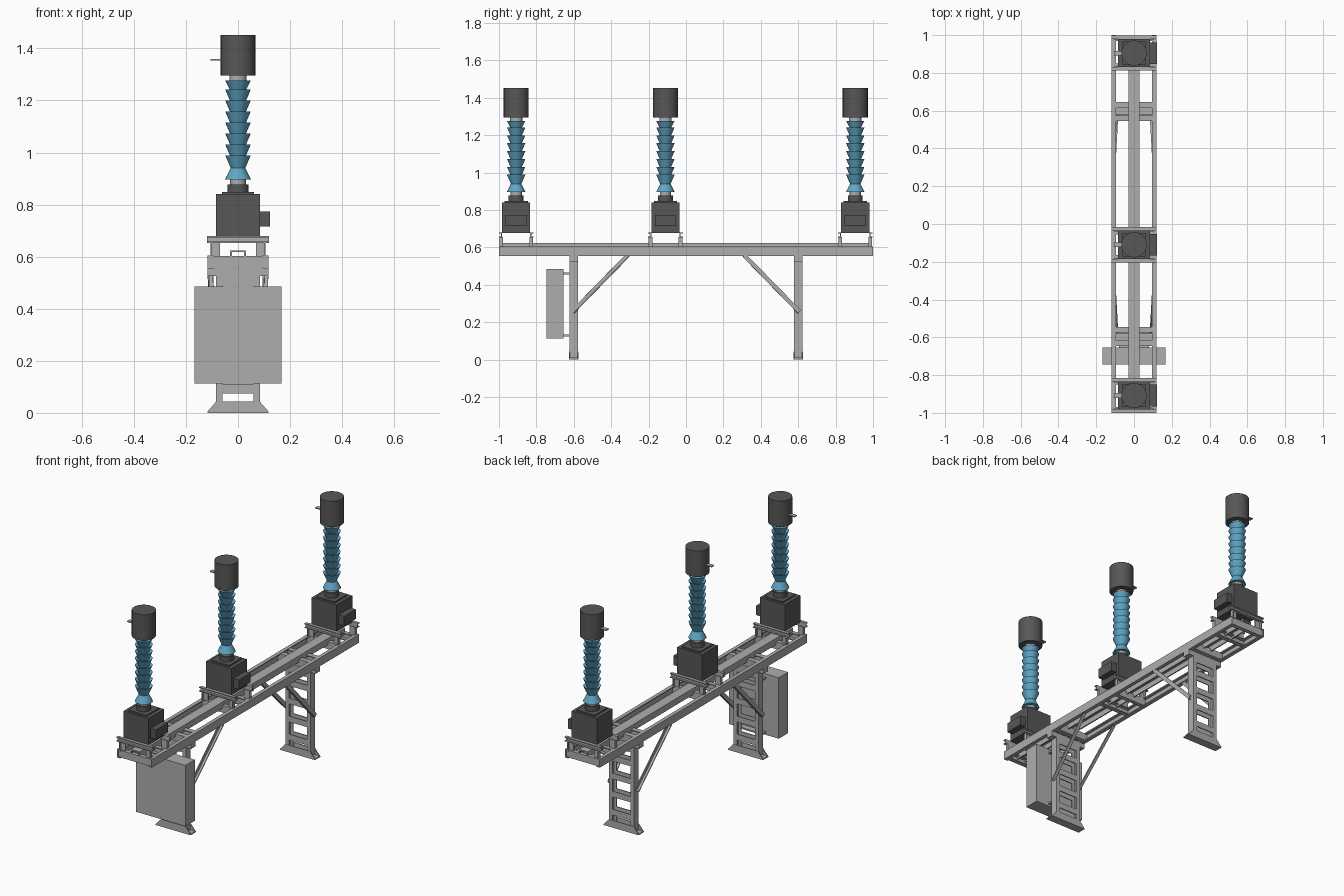
import bpy, bmesh, math
from mathutils import Vector, Matrix

old = bpy.data.objects.get("Cube")
if old:
    bpy.data.objects.remove(old, do_unlink=True)


def material(name, rgb):
    m = bpy.data.materials.new(name)
    m.use_nodes = True
    m.diffuse_color = (*rgb, 1)
    m.node_tree.nodes["Principled BSDF"].inputs["Base Color"].default_value = (*rgb, 1)
    return m


STEEL = material("galvanised grey", (0.42, 0.42, 0.42))
DARK = material("dark grey paint", (0.095, 0.095, 0.095))
BLUE = material("insulator blue", (0.12, 0.39, 0.58))


def finish(name, bm, mat, smooth=False):
    bmesh.ops.recalc_face_normals(bm, faces=bm.faces)
    me = bpy.data.meshes.new(name)
    bm.to_mesh(me)
    bm.free()
    me.materials.append(mat)
    if smooth:
        me.shade_smooth()
        me.set_sharp_from_angle(angle=math.radians(35))
    ob = bpy.data.objects.new(name, me)
    bpy.context.collection.objects.link(ob)
    return ob


def add_box(bm, x0, x1, y0, y1, z0, z1):
    size = Matrix.Diagonal((x1 - x0, y1 - y0, z1 - z0, 1))
    place = Matrix.Translation(((x0 + x1) / 2, (y0 + y1) / 2, (z0 + z1) / 2))
    bmesh.ops.create_cube(bm, size=1, matrix=place @ size)


def boxes(name, mat, *limits):
    bm = bmesh.new()
    for lim in limits:
        add_box(bm, *lim)
    return finish(name, bm, mat)


def lathe(name, mat, profile, y, steps=24):
    bm = bmesh.new()
    vs = [bm.verts.new((r, y, z)) for r, z in profile]
    es = [bm.edges.new(pair) for pair in zip(vs, vs[1:])]
    bmesh.ops.spin(bm, geom=vs + es, cent=(0, y, 0), axis=(0, 0, 1),
                   angle=math.tau, steps=steps)
    bmesh.ops.remove_doubles(bm, verts=bm.verts, dist=0.0001)
    return finish(name, bm, mat, smooth=True)


def drum(name, mat, r, z0, z1, y):
    return lathe(name, mat, [(0, z0), (r, z0), (r, z1), (0, z1)], y)


def channel_x(name, half, y, depth, z0, z1, t=0.006):
    """C-section running along x; the web is at y, flanges reach to y + depth."""
    s = math.copysign(t, depth)
    ya, yb = sorted((y, y + s))
    fa, fb = sorted((y, y + depth))
    return boxes(name, STEEL, (-half, half, ya, yb, z0, z1),
                 (-half, half, fa, fb, z0, z0 + t), (-half, half, fa, fb, z1 - t, z1))


def bar(name, a, b, width):
    """Thin L-section brace between two points."""
    a, b = Vector(a), Vector(b)
    bm = bmesh.new()
    length = (b - a).length
    add_box(bm, -width / 2, width / 2, -0.003, 0.003, 0, length)
    add_box(bm, width / 2 - 0.006, width / 2, -0.003, width, 0, length)
    rot = (b - a).to_track_quat('Z', 'Y').to_matrix().to_4x4()
    bmesh.ops.transform(bm, matrix=Matrix.Translation(a) @ rot, verts=bm.verts)
    return finish(name, bm, STEEL)


# Long support frame: two side channels, centre beam and cross members
for s, side in ((1, "left"), (-1, "right")):
    parts = []
    for x0, x1, z0, z1 in ((0.111, 0.118, 0.555, 0.605), (0.095, 0.118, 0.555, 0.562),
                           (0.095, 0.118, 0.598, 0.605)):
        xa, xb = sorted((s * x0, s * x1))
        parts.append((xa, xb, -1, 1, z0, z1))
    boxes(side + "_side_rail", STEEL, *parts)

boxes("centre_beam", STEEL, (-0.03, 0.03, -0.99, 0.99, 0.617, 0.624),
      (-0.03, -0.023, -0.99, 0.99, 0.585, 0.62), (0.023, 0.03, -0.99, 0.99, 0.585, 0.62))

for y, d in ((-0.995, 0.025), (0.995, -0.025), (-0.825, -0.025), (0.825, 0.025),
             (-0.19, 0.025), (-0.03, -0.025), (-0.645, 0.03), (-0.545, -0.03),
             (0.645, -0.03), (0.545, 0.03)):
    channel_x("cross_member", 0.112, y, d, 0.558, 0.602)


# Ladder-like support legs with flared feet and diagonal braces
def support(s, label):
    yc = 0.6 * s
    y0, y1 = yc - 0.023, yc + 0.023
    parts = [(-0.118, 0.118, y0, y1, 0.525, 0.555)]
    for sx in (1, -1):
        xa, xb = sorted((sx * 0.079, sx * 0.085))
        parts.append((xa, xb, y0, y1, 0.01, 0.525))
        xa, xb = sorted((sx * 0.06, sx * 0.085))
        parts += [(xa, xb, y0, y0 + 0.006, 0.01, 0.525),
                  (xa, xb, y1 - 0.006, y1, 0.01, 0.525)]
    for z in (0.075, 0.185, 0.295, 0.405, 0.49):
        parts += [(-0.08, 0.08, y0, y0 + 0.006, z, z + 0.035),
                  (-0.08, 0.08, y1 - 0.006, y1, z, z + 0.035)]
    boxes(label + "_leg", STEEL, *parts)

    bm = bmesh.new()
    add_box(bm, -0.118, 0.118, yc - 0.026, yc + 0.026, 0, 0.006)
    for y in (yc - 0.026, yc + 0.02):
        outline = ((-0.118, 0.004), (0.118, 0.004), (0.083, 0.044), (-0.083, 0.044))
        face = bm.faces.new([bm.verts.new((x, y, z)) for x, z in outline])
        out = bmesh.ops.extrude_face_region(bm, geom=[face])["geom"]
        bmesh.ops.translate(bm, vec=(0, 0.006, 0),
                            verts=[v for v in out if isinstance(v, bmesh.types.BMVert)])
    finish(label + "_foot", bm, STEEL)

    for sx in (1, -1):
        bar(label + "_brace", (sx * 0.092, s * 0.6, 0.25), (sx * 0.108, s * 0.305, 0.552), 0.02)


support(-1, "front")
support(1, "back")

# Control cabinet on the front leg
boxes("control_cabinet", STEEL, (-0.167, 0.167, -0.745, -0.655, 0.113, 0.485))
boxes("cabinet_brackets", STEEL, (-0.08, 0.08, -0.656, -0.62, 0.125, 0.135),
      (-0.08, 0.08, -0.656, -0.62, 0.455, 0.465))


# One pole: stand, tank, insulator and head
def pole(y, label):
    for s in (1, -1):
        channel_x(label + "_stand_rail", 0.12, y + s * 0.075, s * 0.018, 0.652, 0.68)
        posts = []
        for sx in (1, -1):
            xa, xb = sorted((sx * 0.07, sx * 0.106))
            ya, yb = sorted((y + s * 0.07, y + s * 0.078))
            posts.append((xa, xb, ya, yb, 0.6, 0.655))
            xa, xb = sorted((sx * 0.1, sx * 0.106))
            ya, yb = sorted((y + s * 0.07, y + s * 0.09))
            posts.append((xa, xb, ya, yb, 0.6, 0.655))
        boxes(label + "_stand_posts", STEEL, *posts)

    boxes(label + "_tank", DARK, (-0.085, 0.085, y - 0.075, y + 0.075, 0.678, 0.84))
    boxes(label + "_tank_cover", DARK, (-0.062, 0.062, y - 0.062, y + 0.062, 0.84, 0.848))
    boxes(label + "_terminal_box", DARK, (0.085, 0.122, y - 0.057, y + 0.057, 0.715, 0.773))
    drum(label + "_neck", DARK, 0.04, 0.846, 0.878, y)
    drum(label + "_lower_collar", STEEL, 0.03, 0.876, 0.9, y)

    # Ribbed insulator: flared base shed, then a stack of cupped sheds
    count, bottom, top = 8, 0.94, 1.277
    pitch = (top - bottom) / count
    profile = [(0, 0.896), (0.05, 0.896), (0.028, bottom)]
    for i in range(count):
        z = bottom + i * pitch
        lip = 0.007 if i < count - 1 else 0
        profile += [(0.049, z + pitch + lip), (0.028, z + pitch)]
    profile.append((0, top))
    lathe(label + "_insulator", BLUE, profile, y)

    drum(label + "_upper_collar", STEEL, 0.033, 1.272, 1.298, y)
    drum(label + "_head", DARK, 0.067, 1.295, 1.452, y)
    boxes(label + "_terminal", STEEL, (-0.105, -0.06, y - 0.012, y + 0.012, 1.354, 1.36))


for y, label in ((-0.908, "front"), (-0.11, "middle"), (0.905, "back")):
    pole(y, label)
